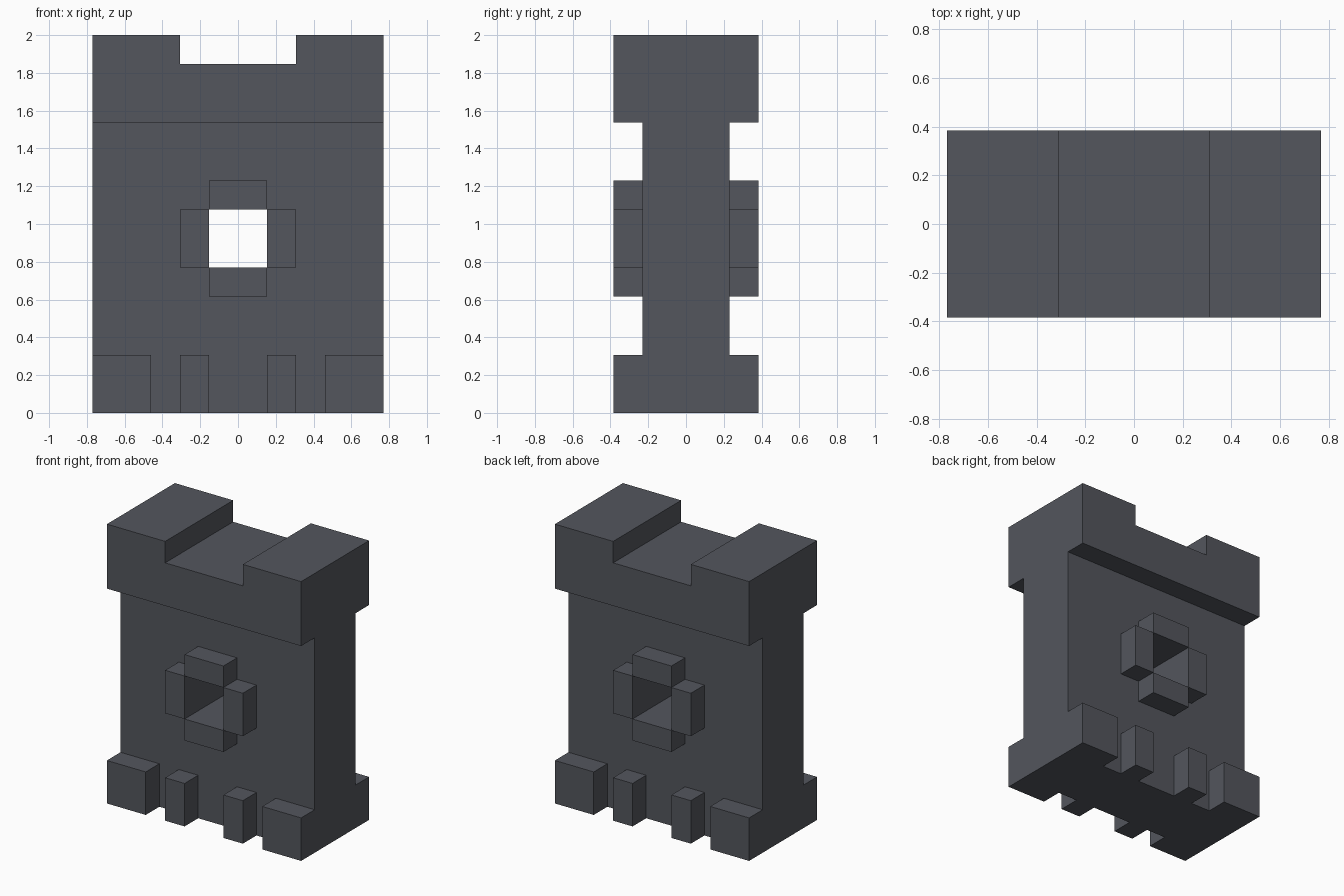
import bpy
import bmesh

cube = bpy.data.objects.get("Cube")
if cube:
    bpy.data.objects.remove(cube, do_unlink=True)

U = 2 / 13            # the model sits on a regular grid, 13 units tall
WALL = 1.5            # half depth of the wall
FULL = 2.5            # half depth of the head, feet and window frame

stone = bpy.data.materials.new("dark_grey_stone")
colour = (0.087, 0.093, 0.110, 1)
stone.diffuse_color = colour
stone.use_nodes = True
bsdf = stone.node_tree.nodes["Principled BSDF"]
bsdf.inputs["Base Color"].default_value = colour
bsdf.inputs["Roughness"].default_value = 0.8


def extrude_profile(name, points, faces, y0, y1):
    """Extrude faces drawn in the x-z plane (grid units) from y0 to y1."""
    bm = bmesh.new()
    verts = [bm.verts.new((x * U, y0 * U, z * U)) for x, z in points]
    front = [bm.faces.new([verts[i] for i in f]) for f in faces]
    back = bmesh.ops.extrude_face_region(bm, geom=front, use_keep_orig=True)
    moved = [g for g in back["geom"] if isinstance(g, bmesh.types.BMVert)]
    bmesh.ops.translate(bm, verts=moved, vec=(0, (y1 - y0) * U, 0))
    bmesh.ops.recalc_face_normals(bm, faces=bm.faces)
    mesh = bpy.data.meshes.new(name)
    bm.to_mesh(mesh)
    bm.free()
    mesh.materials.append(stone)
    obj = bpy.data.objects.new(name, mesh)
    bpy.context.collection.objects.link(obj)
    return obj


def rect(x0, x1, z0, z1):
    return [(x0, z0), (x1, z0), (x1, z1), (x0, z1)]


# Wall with a square window through it
extrude_profile("wall", rect(-5, 5, 0, 10) + rect(-1, 1, 5, 7),
                [(i, (i + 1) % 4, (i + 1) % 4 + 4, i + 4) for i in range(4)],
                -WALL, WALL)

# Overhanging head with a notch in the top
head = [(-5, 10), (5, 10), (5, 13), (2, 13), (2, 12), (-2, 12), (-2, 13), (-5, 13)]
extrude_profile("head", head, [range(8)], -FULL, FULL)

# Raised blocks repeated on the front and back of the wall
blocks = {
    "window_lintel": rect(-1, 1, 7, 8),
    "window_sill": rect(-1, 1, 4, 5),
    "window_jamb_left": rect(1, 2, 5, 7),
    "window_jamb_right": rect(-2, -1, 5, 7),
    "corner_foot_left": rect(3, 5, 0, 2),
    "corner_foot_right": rect(-5, -3, 0, 2),
    "inner_foot_left": rect(1, 2, 0, 2),
    "inner_foot_right": rect(-2, -1, 0, 2),
}
for side, sign in (("front", -1), ("back", 1)):
    for name, outline in blocks.items():
        extrude_profile(f"{side}_{name}", outline, [range(4)], sign * WALL, sign * FULL)
